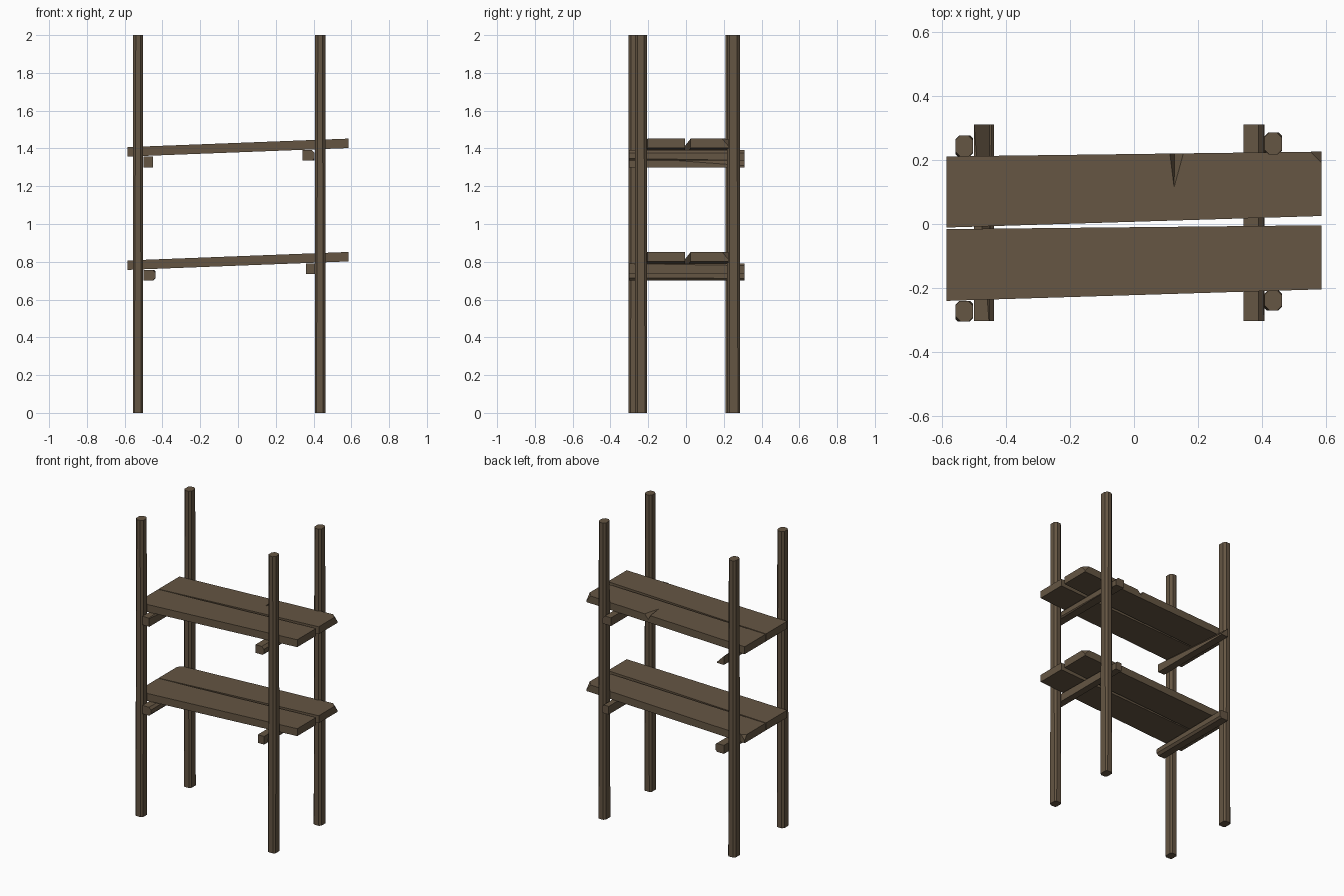
import bpy, bmesh
from mathutils import Vector

if "Cube" in bpy.data.objects:
    bpy.data.objects.remove(bpy.data.objects["Cube"])

wood = bpy.data.materials.new("weathered_brown_wood")
wood.diffuse_color = (0.13, 0.092, 0.056, 1)
wood.use_nodes = True
wood.node_tree.nodes["Principled BSDF"].inputs["Base Color"].default_value = wood.diffuse_color


def section(u0, u1, v0, v1, c):
    """Rectangle with a separate chamfer on each corner, 8 points."""
    a, b, d, e = c
    return [(u0, v0 + a), (u0 + a, v0), (u1 - b, v0), (u1, v0 + b),
            (u1, v1 - d), (u1 - d, v1), (u0 + e, v1), (u0, v1 - e)]


def finish(name, bm):
    bmesh.ops.remove_doubles(bm, verts=bm.verts, dist=0.0002)
    bmesh.ops.recalc_face_normals(bm, faces=bm.faces)
    me = bpy.data.meshes.new(name)
    bm.to_mesh(me)
    bm.free()
    me.materials.append(wood)
    ob = bpy.data.objects.new(name, me)
    bpy.context.collection.objects.link(ob)
    return ob


def loft(name, start, end):
    """Straight timber between two matching 3D sections."""
    bm = bmesh.new()
    a = [bm.verts.new(p) for p in start]
    b = [bm.verts.new(p) for p in end]
    n = len(a)
    for i in range(n):
        j = (i + 1) % n
        bm.faces.new((a[i], a[j], b[j], b[i]))
    bm.faces.new(a[::-1])
    bm.faces.new(b)
    return finish(name, bm)


# Upright posts with worn corners
posts = {"front_left_post": (-0.557, -0.502, -0.305, -0.24),
         "front_right_post": (0.407, 0.462, -0.27, -0.207),
         "back_left_post": (-0.557, -0.502, 0.21, 0.277),
         "back_right_post": (0.407, 0.462, 0.217, 0.285)}
for name, r in posts.items():
    low = section(*r, (0.008, 0.012, 0.010, 0.012))
    top = section(*r, (0.016, 0.014, 0.016, 0.014))
    loft(name, [(x, y, 0) for x, y in low], [(x, y, 2) for x, y in top])

# Cross bars running front to back: bounds, front chamfers, back chamfers
bars = {"lower_left_bar": ((-0.5, -0.437, 0.70, 0.757), (0, .015, .015, 0), (0, .012, .008, 0)),
        "lower_right_bar": ((0.36, 0.407, 0.735, 0.79), (0, 0, 0, 0), (0, 0, .01, 0)),
        "upper_left_bar": ((-0.5, -0.45, 1.30, 1.358), (0, 0, .003, 0), (0, 0, .049, 0)),
        "upper_right_bar": ((0.342, 0.405, 1.337, 1.392), (0, .01, .016, 0), (0, 0, .016, 0))}
for name, (r, front, back) in bars.items():
    loft(name, [(x, -0.303, z) for x, z in section(*r, front)],
         [(x, 0.31, z) for x, z in section(*r, back)])


def board(name, yl, yr, z):
    """Sloping plank: y range at the left and right end, bottom z at the left."""
    def end(x, y, h):
        return [(x, y[0], h), (x, y[1], h), (x, y[1], h + 0.05), (x, y[0], h + 0.05)]
    return loft(name, end(-0.585, yl, z), end(0.585, yr, z + 0.045))


def chip(ob, origin, normal):
    """Slice a broken corner off a plank and cap it."""
    bm = bmesh.new()
    bm.from_mesh(ob.data)
    cut = bmesh.ops.bisect_plane(bm, geom=bm.verts[:] + bm.edges[:] + bm.faces[:],
                                 plane_co=origin, plane_no=normal, clear_outer=True)
    edges = [e for e in cut["geom_cut"] if isinstance(e, bmesh.types.BMEdge)]
    bmesh.ops.contextual_create(bm, geom=edges)
    bm.to_mesh(ob.data)
    bm.free()


# Two planks per shelf, back plank with a chipped corner
for level, z in (("lower", 0.757), ("upper", 1.357)):
    board(level + "_front_board", (-0.24, -0.016), (-0.204, -0.004), z)
    back = board(level + "_back_board", (-0.011, 0.211), (0.025, 0.226), z)
    top = z + 0.095
    chip(back, (0.55, 0.226, top), Vector((1, 1, 0.85)))
    if level == "lower":
        chip(back, (-0.56, 0.211, z + 0.05), Vector((-1, 1, 0.8)))

# Split in the back edge of the upper back plank
t = 1.357 + 0.05 + 0.0385 * (0.13 + 0.585)
bm = bmesh.new()
pts = [(0.107, 0.24, t + 0.004), (0.162, 0.24, t + 0.004), (0.125, 0.10, t + 0.004),
       (0.127, 0.24, t - 0.036)]
v = [bm.verts.new(p) for p in pts]
for f in ((0, 1, 2), (0, 1, 3), (1, 2, 3), (2, 0, 3)):
    bm.faces.new([v[i] for i in f])
cutter = finish("split_cutter", bm)
cutter.hide_render = True
cutter.hide_viewport = True
mod = back.modifiers.new("split", "BOOLEAN")
mod.operation = "DIFFERENCE"
mod.solver = "EXACT"
mod.object = cutter
